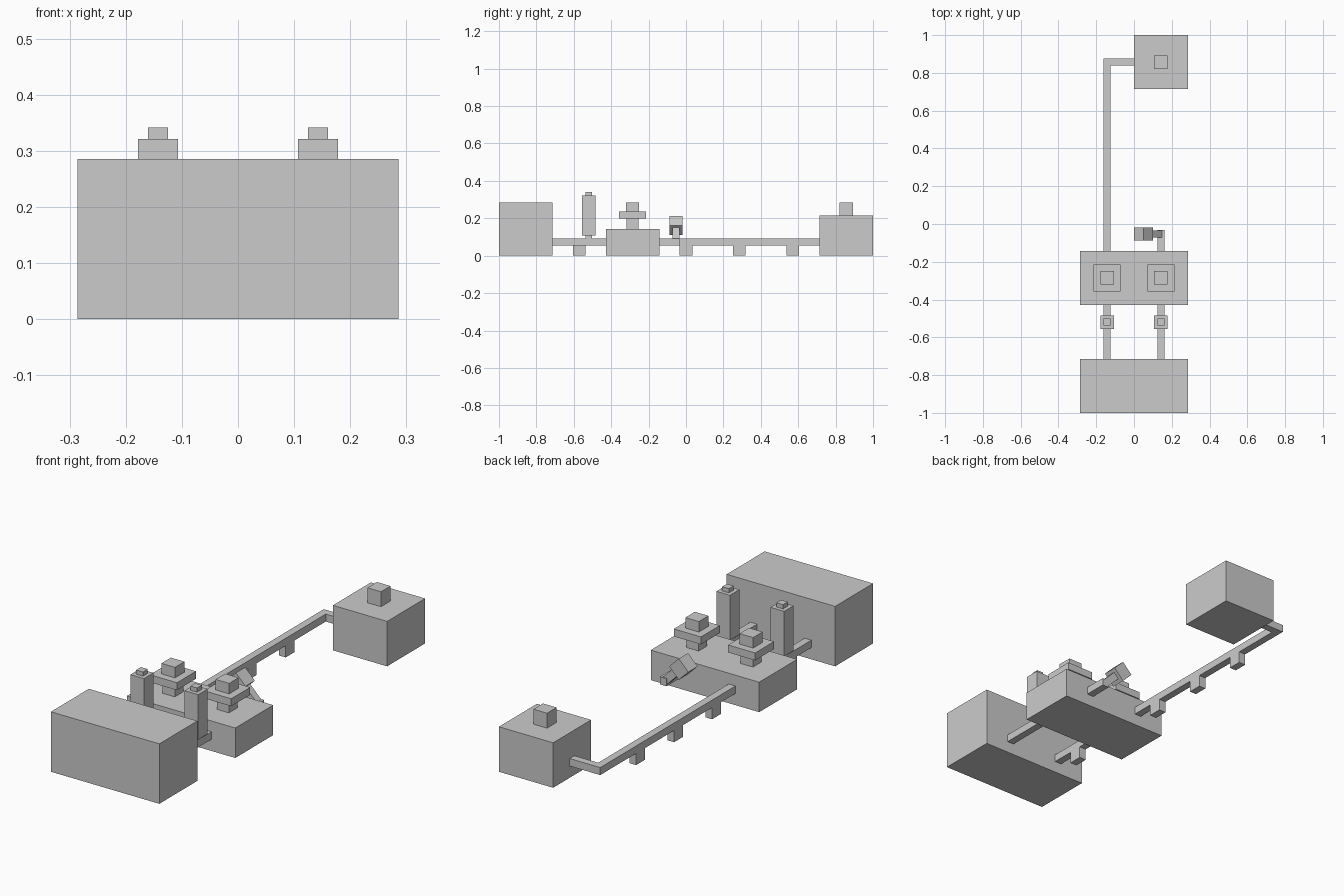
import bpy
from math import radians

if "Cube" in bpy.data.objects:
    bpy.data.objects.remove(bpy.data.objects["Cube"])

U = 1 / 14  # modelling grid unit


def box(name, x, y, z, rot_y=0):
    """Box from (min, max) ranges given in grid units."""
    ranges = (x, y, z)
    bpy.ops.mesh.primitive_cube_add(
        size=1, location=[(a + b) / 2 * U for a, b in ranges],
        rotation=(0, radians(rot_y), 0))
    ob = bpy.context.object
    ob.name = name
    ob.scale = [(b - a) * U for a, b in ranges]
    return ob


def block(name, cx, cy, w, z0, z1):
    """Square-section upright block centred on (cx, cy)."""
    return box(name, (cx - w / 2, cx + w / 2), (cy - w / 2, cy + w / 2), (z0, z1))


# Main buildings
box("front_hall", (-4, 4), (-14, -10), (0, 4))
box("middle_hall", (-4, 4), (-6, -2), (0, 2))
box("rear_hall", (0, 4), (10, 14), (0, 3))
block("rear_vent", 2, 12, 1, 3, 4)

PIPE_Z = (0.78, 1.28)
for side, cx in (("left", -2), ("right", 2)):
    # Roof vents on the middle hall
    block(side + "_vent_neck", cx, -4, 0.9, 2, 2.8)
    block(side + "_vent_plate", cx, -4, 2, 2.8, 3.3)
    block(side + "_vent_cap", cx, -4, 1, 3.3, 4)
    # Upright tanks on the pipes
    block(side + "_tank_neck", cx, -7.27, 0.5, 1.2, 1.5)
    block(side + "_tank", cx, -7.27, 1, 1.5, 4.5)
    block(side + "_tank_cap", cx, -7.27, 0.5, 4.5, 4.78)
    # Pipes between the front and middle halls
    box(side + "_front_pipe", (cx - .25, cx + .25), (-10, -6), PIPE_Z)

# Long pipe with elbow to the rear hall
box("long_pipe", (-2.25, -1.75), (-2, 12.25), PIPE_Z)
box("elbow_pipe", (-1.75, 0), (11.75, 12.25), PIPE_Z)
for i, cy in enumerate((-8, 0, 4, 8)):
    box(f"pipe_support_{i}", (-2.25, -1.75), (cy - .47, cy + .47), (0, PIPE_Z[0]))

# Short pipe ending in a tilted outlet
box("short_pipe", (1.75, 2.25), (-2, -0.45), PIPE_Z)
box("outlet_stem", (1.36 - .25, 1.36 + .25), (-1, -0.5), (1.64 - .85, 1.64 + .85), -45)
box("outlet_head", (0.71 - .5, 0.71 + .5), (-1.23, -0.25), (2.27 - .5, 2.27 + .5), -45)
